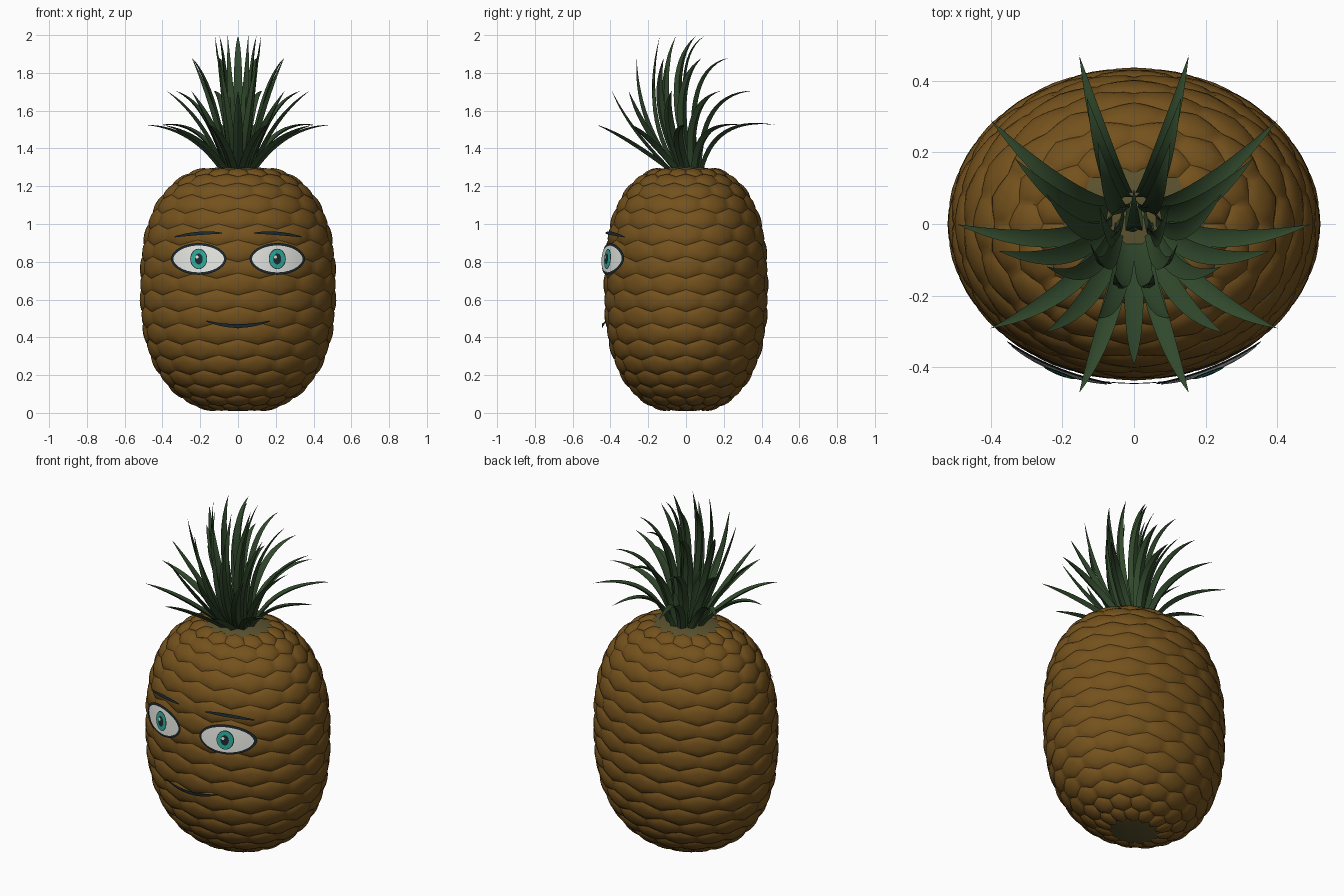
import bpy, bmesh, math
from mathutils import Vector

cube = bpy.data.objects.get("Cube")
if cube:
    bpy.data.objects.remove(cube, do_unlink=True)


def material(name, rgb):
    m = bpy.data.materials.new(name)
    m.use_nodes = True
    m.diffuse_color = (*rgb, 1)
    m.node_tree.nodes["Principled BSDF"].inputs["Base Color"].default_value = (*rgb, 1)
    return m


BROWN = material("golden brown rind", (0.175, 0.083, 0.012))
OLIVE = material("olive core", (0.105, 0.085, 0.028))
GREEN = material("leaf green", (0.03, 0.066, 0.025))
WHITE = material("eye white", (0.83, 0.83, 0.79))
TEAL = material("iris teal", (0.025, 0.41, 0.32))
DARK = material("dark ink", (0.012, 0.022, 0.027))


def finish(name, bm, mat, angle=40):
    mesh = bpy.data.meshes.new(name)
    bm.to_mesh(mesh)
    bm.free()
    mesh.materials.append(mat)
    ob = bpy.data.objects.new(name, mesh)
    bpy.context.collection.objects.link(ob)
    bpy.ops.object.select_all(action="DESELECT")
    ob.select_set(True)
    bpy.context.view_layer.objects.active = ob
    bpy.ops.object.shade_smooth_by_angle(angle=math.radians(angle))
    return ob


def bridge(bm, a, b):
    n = len(a)
    for i in range(n):
        bm.faces.new((a[i], a[(i + 1) % n], b[(i + 1) % n], b[i]))


# Body shape: a rounded barrel, fuller at the top, squashed front to back
R, H, MID, KY = 0.511, 0.652, 0.657, 0.835


def power_at(z):
    return 2.6 if z > MID else 2.42


def radius(z):
    n = power_at(z)
    return R * max(0, 1 - abs((z - MID) / H) ** n) ** (1 / n)


# Evenly spaced steps along the profile, from bottom to top
STEPS = 800
heights = [MID - H * math.cos(math.pi * i / STEPS) for i in range(STEPS + 1)]
lengths = [0.0]
for z0, z1 in zip(heights, heights[1:]):
    lengths.append(lengths[-1] + math.hypot(radius(z1) - radius(z0), z1 - z0))
TOTAL = lengths[-1]


def height_at(s):
    s = min(max(s, 0), TOTAL)
    i = next(k for k in range(STEPS) if lengths[k + 1] >= s)
    f = (s - lengths[i]) / max(lengths[i + 1] - lengths[i], 1e-9)
    return heights[i] + f * (heights[i + 1] - heights[i])


def on_body(angle, s, lift):
    z = height_at(s)
    r, c, d = radius(z), math.cos(angle), math.sin(angle)
    k, n = (z - MID) / H, power_at(z)
    out = (r / R) ** (n - 1) / R
    up = math.copysign(abs(k) ** (n - 1) / H, k)
    normal = Vector((out * c, out * d / KY, up)).normalized()
    return Vector((r * c, KY * r * d, z)) + normal * lift


# Core under the scales, showing at both ends
bm = bmesh.new()
SEG, LEVELS = 72, 60
rings = []
for j in range(1, LEVELS):
    rings.append([bm.verts.new(on_body(math.tau * i / SEG, TOTAL * j / LEVELS, -0.005))
                  for i in range(SEG)])
for a, b in zip(rings, rings[1:]):
    bridge(bm, a, b)
bm.faces.new(rings[0][::-1])
bm.faces.new(rings[-1])
finish("body_core", bm, OLIVE, 60)

# Shallow hexagonal scales in staggered rows
COLS, ROWS = 14, 18
du = math.tau / COLS
low, high = 0.18, 0.23
dv = (TOTAL - low - high) / (ROWS - 1)
corners = [(0, -2 / 3), (0.5, -1 / 3), (0.5, 1 / 3), (0, 2 / 3), (-0.5, 1 / 3), (-0.5, -1 / 3)]
hexagon = []
for (a, b), (c, d) in zip(corners, corners[1:] + corners[:1]):
    hexagon += [(a, b), ((a + c) / 2, (b + d) / 2)]
bm = bmesh.new()
for row in range(ROWS):
    s = low + row * dv
    for col in range(COLS):
        angle = (col + 0.5 * (row % 2)) * du
        loops = [[bm.verts.new(on_body(angle + x * k * du, s + y * k * dv, lift))
                  for x, y in hexagon]
                 for k, lift in ((1, -0.002), (0.8, 0.005), (0.4, 0.009))]
        for a, b in zip(loops, loops[1:]):
            bridge(bm, a, b)
        centre = bm.verts.new(on_body(angle, s, 0.010))
        for i in range(len(hexagon)):
            bm.faces.new((loops[-1][i], loops[-1][(i + 1) % len(hexagon)], centre))
bmesh.ops.remove_doubles(bm, verts=bm.verts, dist=0.0005)
finish("rind_scales", bm, BROWN, 60)


# Crown of curved, keeled leaves
def leaf(bm, base, ctrl, tip, width):
    side = Vector((tip.y - base.y, base.x - tip.x, 0)).normalized()
    previous = None
    count = 14
    for i in range(count):
        t = i / count
        p = base * (1 - t) ** 2 + ctrl * (2 * t * (1 - t)) + tip * t * t
        along = ((ctrl - base) * (1 - t) + (tip - ctrl) * t).normalized()
        under = side.cross(along).normalized()
        if under.z > 0:
            under = -under
        w = width * (0.8 + 0.6 * t) * (1 - t ** 2)
        ring = [bm.verts.new(p + side * w * a + under * w * b)
                for a, b in ((-1, -0.2), (0, 0.15), (1, -0.2), (0, 0.45))]
        if previous:
            bridge(bm, previous, ring)
        else:
            bm.faces.new(ring)
        previous = ring
    end = bm.verts.new(tip)
    for i in range(4):
        bm.faces.new((previous[i], previous[(i + 1) % 4], end))


# name, leaves, first angle, base radius, tip radius, tip height, bow to front, rise, half width
crown = [
    ("lower_leaves", 10, 0, 0.085, 0.495, 1.525, 0.08, 0.98, 0.030),
    ("middle_leaves", 9, 30, 0.075, 0.385, 1.705, 0.10, 0.75, 0.030),
    ("upper_leaves", 8, 22.5, 0.06, 0.265, 1.88, 0.14, 0.68, 0.029),
    ("inner_leaves", 7, 90, 0.045, 0.125, 1.995, 0.17, 0.6, 0.027),
]
for name, count, start, r0, r1, top, bow, rise, width in crown:
    bm = bmesh.new()
    for i in range(count):
        a = math.radians(start) + math.tau * i / count
        out = Vector((math.cos(a), math.sin(a), 0))
        base = out * r0 + Vector((0, 0, 1.285))
        tip = out * r1 + Vector((0, -0.035 * (1 - r1 / 0.5), top))
        lift = (rise + 0.25 * out.y) * (top - 1.285)
        ctrl = out * (r0 + 0.38 * (r1 - r0)) + Vector((0, -bow, 1.285 + lift))
        leaf(bm, base, ctrl, tip, width)
    bmesh.ops.recalc_face_normals(bm, faces=bm.faces)
    finish(name, bm, GREEN, 50)


# Face plates that follow the front of the body
def on_front(x, z, lift):
    return Vector((x, -KY * math.sqrt(max(radius(z) ** 2 - x * x, 0)) - lift, z))


def plate(name, mat, cx, cz, hw, hh, lift, power=1.0):
    bm = bmesh.new()
    centre = bm.verts.new(on_front(cx, cz, lift))
    inner = None
    for k in (0.25, 0.5, 0.75, 1):
        ring = []
        for i in range(40):
            a = math.tau * i / 40
            z = math.copysign(abs(math.sin(a)) ** power, math.sin(a))
            ring.append(bm.verts.new(on_front(cx + hw * k * math.cos(a), cz + hh * k * z, lift)))
        if inner:
            bridge(bm, inner, ring)
        else:
            for i in range(40):
                bm.faces.new((centre, ring[i], ring[(i + 1) % 40]))
        inner = ring
    finish(name, bm, mat)


def stroke(name, x0, x1, z0, z1, arch, half, lift):
    bm = bmesh.new()
    pairs = []
    for i in range(25):
        t = i / 24
        x = x0 + (x1 - x0) * t
        swell = 4 * t * (1 - t)
        z = z0 + (z1 - z0) * t + arch * swell
        w = half * (0.3 + 0.7 * swell)
        pairs.append([bm.verts.new(on_front(x, z + e, lift)) for e in (-w, w)])
    if x1 < x0:
        pairs.reverse()
    for a, b in zip(pairs, pairs[1:]):
        bm.faces.new((a[0], b[0], b[1], a[1]))
    finish(name, bm, DARK)


EYE_Z = 0.815
for label, sx in (("left", 1), ("right", -1)):
    x = 0.208 * sx
    plate(label + "_eye_outline", DARK, x, EYE_Z, 0.147, 0.084, 0.026, 1.1)
    plate(label + "_eye_white", WHITE, x, EYE_Z, 0.134, 0.071, 0.029, 1.1)
    plate(label + "_iris_rim", DARK, x, EYE_Z, 0.045, 0.054, 0.032)
    plate(label + "_iris", TEAL, x, EYE_Z, 0.041, 0.050, 0.034)
    plate(label + "_pupil", DARK, x, EYE_Z, 0.021, 0.029, 0.036)
    plate(label + "_glint", WHITE, x - 0.009, EYE_Z + 0.010, 0.008, 0.009, 0.038)
    stroke(label + "_brow", 0.085 * sx, 0.335 * sx, 0.952, 0.932, 0.008, 0.009, 0.028)
stroke("mouth", -0.167, 0.167, 0.486, 0.486, -0.026, 0.010, 0.028)
